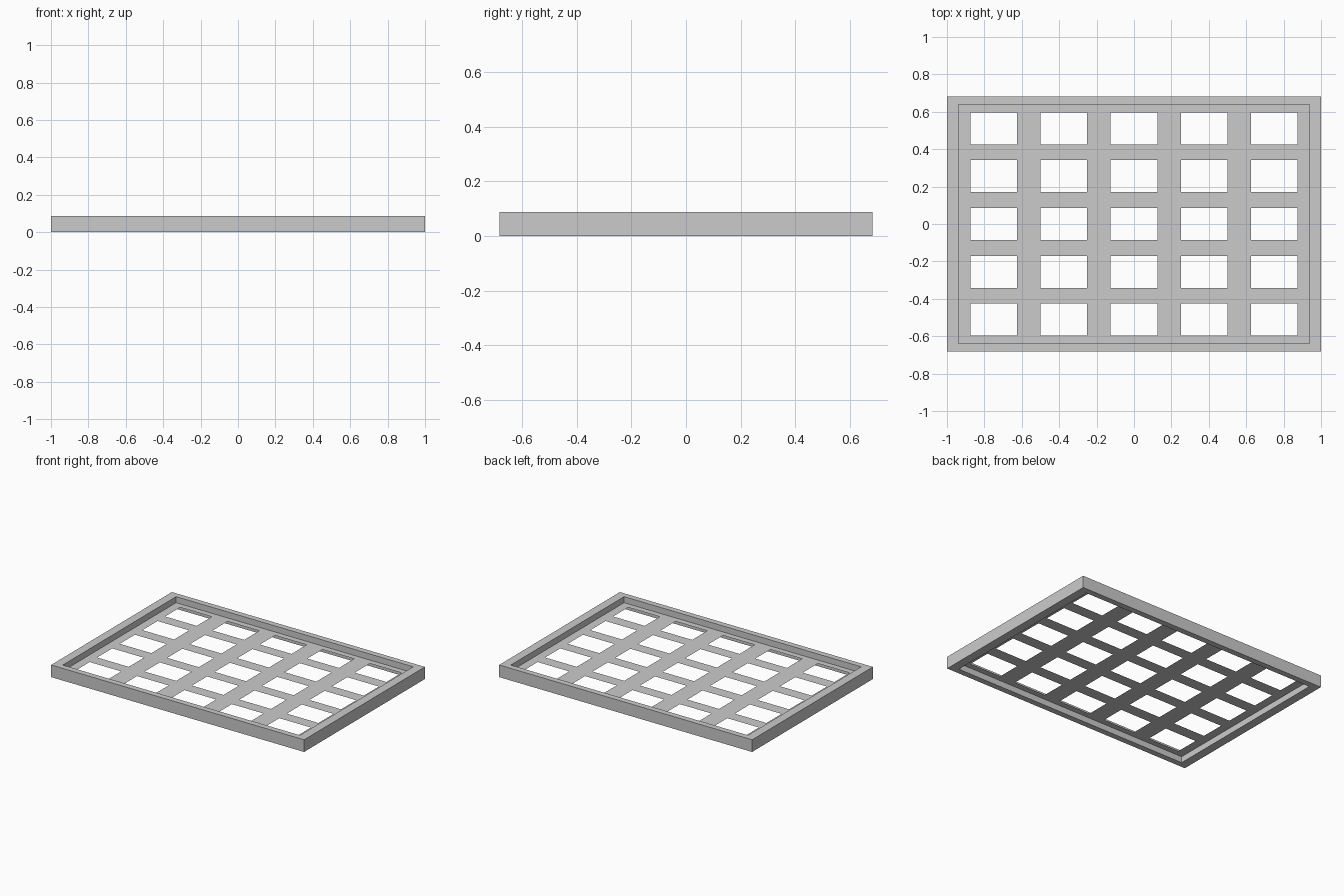
import bpy, bmesh

if "Cube" in bpy.data.objects:
    bpy.data.objects.remove(bpy.data.objects["Cube"])

HX, HY, H = 1.0, 0.682, 0.087     # outer half sizes and height
IX, IY = 0.9375, 0.64             # inner half sizes of the rim
PANEL_Z = H / 2                   # lattice sits halfway up the rim


def add_object(name, bm):
    me = bpy.data.meshes.new(name)
    bm.to_mesh(me)
    bm.free()
    ob = bpy.data.objects.new(name, me)
    bpy.context.collection.objects.link(ob)
    return ob


# Outer rim: rectangular cross-section swept around four mitred corners
bm = bmesh.new()
profile = [(HX, HY, 0), (HX, HY, H), (IX, IY, H), (IX, IY, 0)]
corners = [(-1, -1), (1, -1), (1, 1), (-1, 1)]
rings = [[bm.verts.new((x * sx, y * sy, z)) for x, y, z in profile] for sx, sy in corners]
for i in range(4):
    a, b = rings[i], rings[(i + 1) % 4]
    for j in range(4):
        k = (j + 1) % 4
        bm.faces.new((a[j], b[j], b[k], a[k]))
bmesh.ops.recalc_face_normals(bm, faces=bm.faces)
add_object("outer_rim", bm)

# Thin lattice: sheet divided by the opening edges, with every odd cell left open
def cuts(inner, half):
    return [-inner] + [half * k / 8 for k in (-7, -5, -4, -2, -1, 1, 2, 4, 5, 7)] + [inner]

bm = bmesh.new()
xs, ys = cuts(IX, HX), cuts(IY, HY)
grid = [[bm.verts.new((x, y, PANEL_Z)) for y in ys] for x in xs]
for i in range(len(xs) - 1):
    for j in range(len(ys) - 1):
        if not (i % 2 and j % 2):
            bm.faces.new((grid[i][j], grid[i + 1][j], grid[i + 1][j + 1], grid[i][j + 1]))
add_object("lattice_panel", bm)
